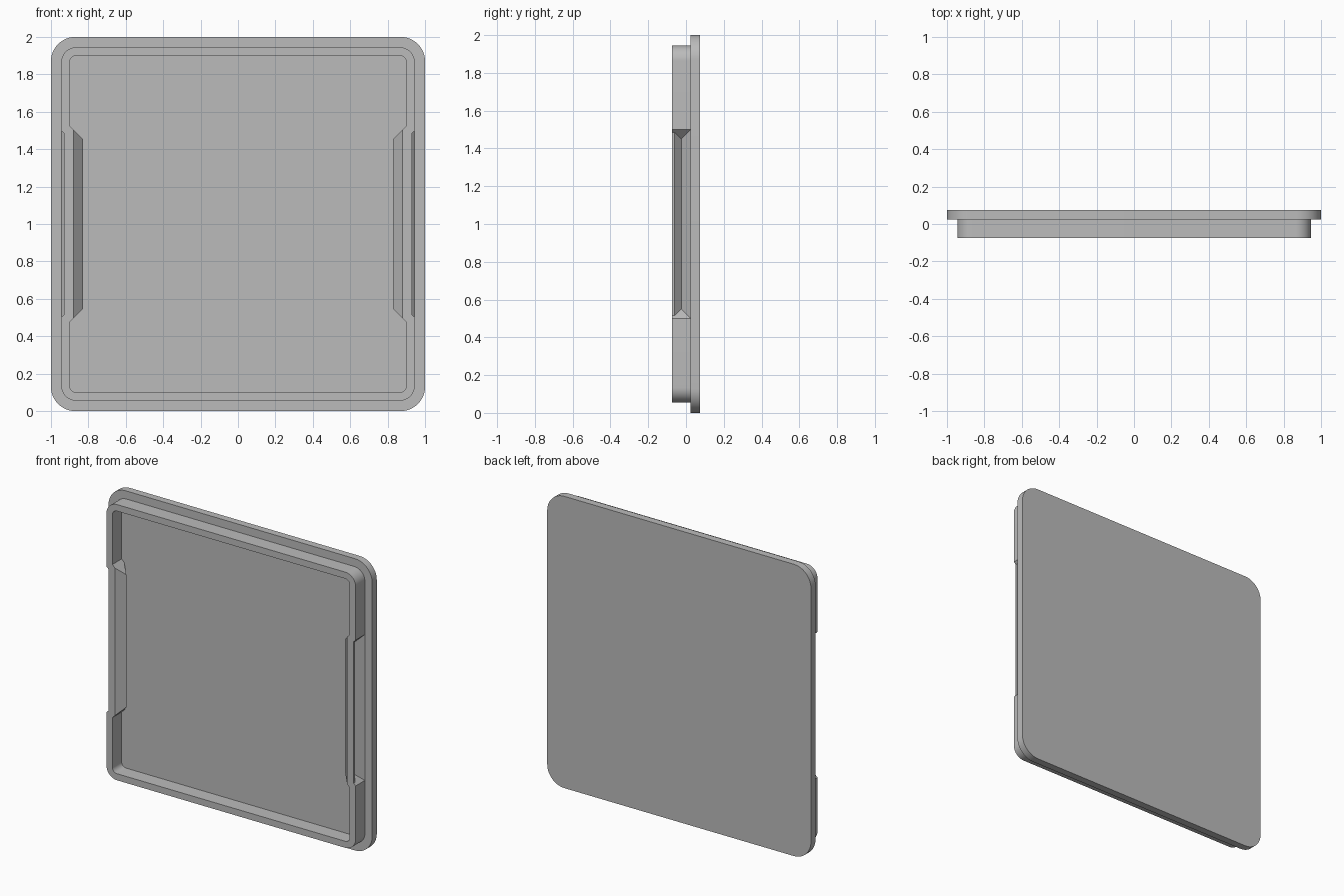
import bpy, bmesh, math
from mathutils import Vector

cube = bpy.data.objects.get("Cube")
if cube:
    bpy.data.objects.remove(cube, do_unlink=True)

grey = bpy.data.materials.new("plain grey")
grey.use_nodes = True
grey.diffuse_color = (0.5, 0.5, 0.5, 1)
grey.node_tree.nodes["Principled BSDF"].inputs["Base Color"].default_value = (0.5, 0.5, 0.5, 1)

FRONT, SEAT, BACK = -0.075, 0.025, 0.075   # depths along y
MID = (FRONT + SEAT) / 2                   # ridge line of the grips


def make_object(name, bm):
    bmesh.ops.recalc_face_normals(bm, faces=bm.faces[:])
    mesh = bpy.data.meshes.new(name)
    bm.to_mesh(mesh)
    bm.free()
    mesh.materials.append(grey)
    obj = bpy.data.objects.new(name, mesh)
    bpy.context.collection.objects.link(obj)
    return obj


def rounded_loop(bm, half, radius, y, steps=12):
    """Ring of vertices round a square with rounded corners."""
    verts = []
    for corner, (sx, sz) in enumerate([(1, 1), (-1, 1), (-1, -1), (1, -1)]):
        for i in range(steps + 1):
            a = math.pi / 2 * (corner + i / steps)
            verts.append(bm.verts.new((sx * (half - radius) + radius * math.cos(a), y,
                                       1 + sz * (half - radius) + radius * math.sin(a))))
    return verts


def join(bm, a, b):
    for i in range(len(a)):
        j = (i + 1) % len(a)
        bm.faces.new((a[i], a[j], b[j], b[i]))


def hull(name, side, sections):
    """Convex solid from sections (x, half length in z, y values)."""
    bm = bmesh.new()
    for x, length, depths in sections:
        for y in depths:
            for s in (-1, 1):
                bm.verts.new((side * x, y, 1 + s * length))
    bmesh.ops.convex_hull(bm, input=bm.verts[:])
    bmesh.ops.dissolve_limit(bm, angle_limit=0.01, verts=bm.verts[:], edges=bm.edges[:])
    return make_object(name, bm)


# Back plate
bm = bmesh.new()
near, far = (rounded_loop(bm, 1, 0.13, y) for y in (SEAT, BACK))
join(bm, near, far)
bm.faces.new(near)
bm.faces.new(far)
plate = make_object("back_plate", bm)

# Raised rim
bm = bmesh.new()
loops = [rounded_loop(bm, half, radius, y) for half, radius, y in
         [(0.945, 0.08, FRONT), (0.945, 0.08, SEAT), (0.9, 0.035, SEAT), (0.9, 0.035, FRONT)]]
for i in range(4):
    join(bm, loops[i], loops[(i + 1) % 4])
rim = make_object("rim", bm)

# Side grips: a ridge inside the rim and a V groove outside it
helpers = []
for side in (-1, 1):
    ridge = hull("grip_ridge", side, [(0.83, 0.455, [MID]), (0.88, 0.505, [FRONT, SEAT]),
                                      (0.92, 0.545, [FRONT, SEAT])])
    groove = hull("groove_cutter", side, [(0.895, 0.45, [MID]), (0.965, 0.52, [MID - 0.07, MID + 0.07])])
    slab = hull("edge_cutter", side, [(0.93, 0.485, [-0.12, MID]), (0.965, 0.52, [-0.12, MID])])
    helpers += [(ridge, 'UNION'), (groove, 'DIFFERENCE'), (slab, 'DIFFERENCE')]
helpers.sort(key=lambda h: h[1], reverse=True)
for helper, operation in helpers:
    mod = rim.modifiers.new(helper.name, 'BOOLEAN')
    mod.operation, mod.object, mod.solver = operation, helper, 'EXACT'
    helper.hide_render = True

# Bake the modifiers and drop the helpers
bpy.context.view_layer.update()
baked = bpy.data.meshes.new_from_object(rim.evaluated_get(bpy.context.evaluated_depsgraph_get()))
rim.modifiers.clear()
rim.data = baked
baked.materials.clear()
baked.materials.append(grey)
for helper, _ in helpers:
    bpy.data.objects.remove(helper, do_unlink=True)

bpy.ops.object.select_all(action='DESELECT')
for obj in (plate, rim):
    obj.select_set(True)
bpy.context.view_layer.objects.active = plate
bpy.ops.object.shade_smooth_by_angle(angle=math.radians(30))
